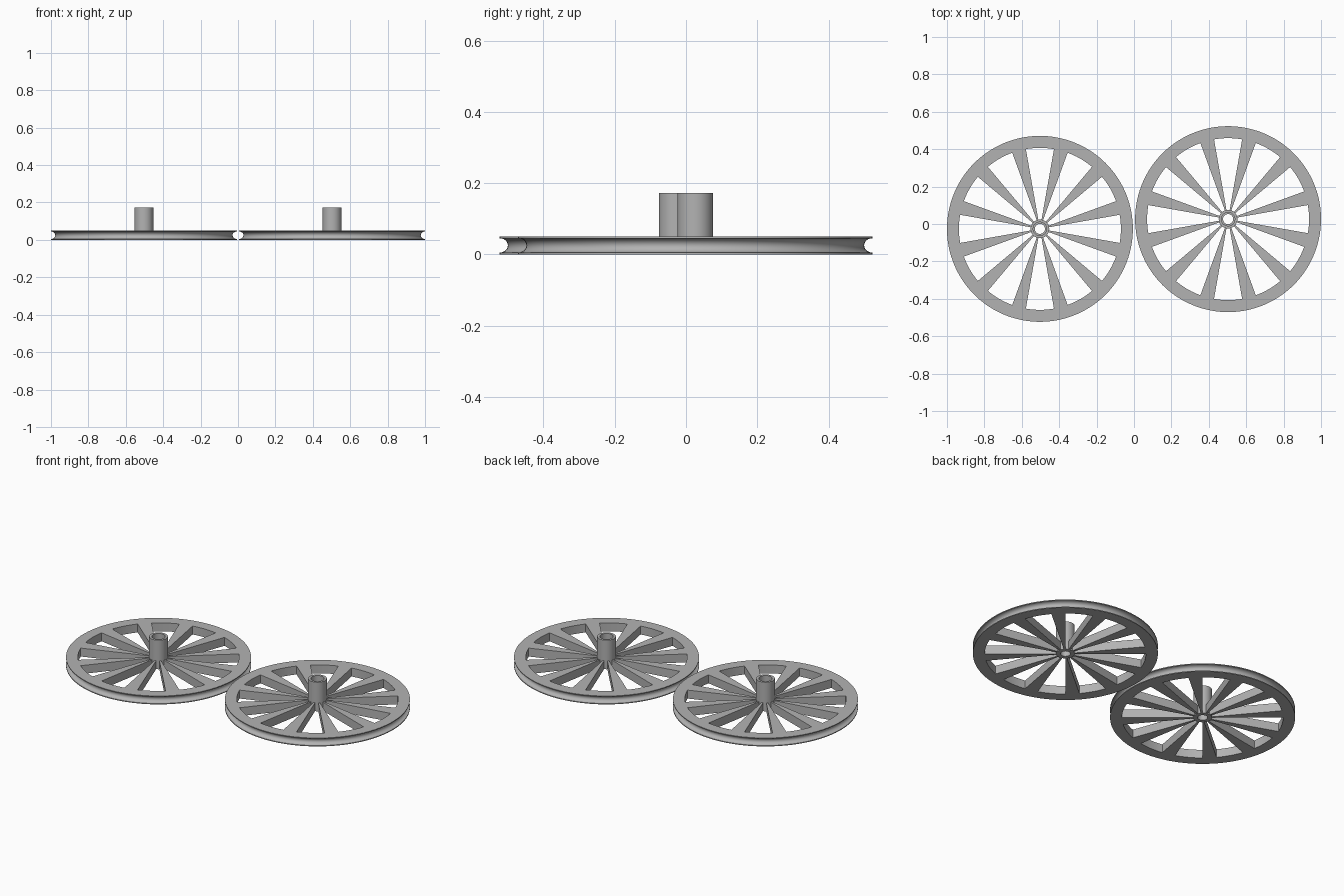
import bpy, bmesh, math

if "Cube" in bpy.data.objects:
    bpy.data.objects.remove(bpy.data.objects["Cube"])

SEG = 144          # steps around a full turn
R, T = 0.497, 0.05  # wheel radius and thickness
RIM_IN, HUB_R, HUB_TOP = 0.433, 0.05, 0.172

grey = bpy.data.materials.new("grey_plastic")
grey.diffuse_color = (0.45, 0.45, 0.45, 1)
grey.use_nodes = True
grey.node_tree.nodes["Principled BSDF"].inputs["Base Color"].default_value = grey.diffuse_color


def finish(bm, name, loc):
    bmesh.ops.recalc_face_normals(bm, faces=bm.faces)
    mesh = bpy.data.meshes.new(name)
    bm.to_mesh(mesh)
    bm.free()
    mesh.materials.append(grey)
    obj = bpy.data.objects.new(name, mesh)
    obj.location = (loc[0], loc[1], 0)
    bpy.context.collection.objects.link(obj)
    bpy.ops.object.select_all(action='DESELECT')
    obj.select_set(True)
    bpy.context.view_layer.objects.active = obj
    bpy.ops.object.shade_smooth_by_angle(angle=math.radians(30))
    return obj


def ring_points(bm, profile, angle):
    return [bm.verts.new((r * math.cos(angle), r * math.sin(angle), z)) for r, z in profile]


def lathe(name, profile, loc):
    """Turn a closed (radius, height) outline around the z axis."""
    bm = bmesh.new()
    rings = [ring_points(bm, profile, 2 * math.pi * i / SEG) for i in range(SEG)]
    n = len(profile)
    for i in range(SEG):
        a, b = rings[i], rings[(i + 1) % SEG]
        for j in range(n):
            k = (j + 1) % n
            bm.faces.new((a[j], a[k], b[k], b[j]))
    return finish(bm, name, loc)


def spokes(name, loc, count=12, half=5.0, steps=4):
    """Tapering wedges between the hub and the rim."""
    bm = bmesh.new()
    section = [(HUB_R, 0), (RIM_IN, 0), (RIM_IN, T), (HUB_R, T)]
    for s in range(count):
        mid = 360 / count * (s + 0.5)
        rows = [ring_points(bm, section, math.radians(mid - half + 2 * half * i / steps))
                for i in range(steps + 1)]
        for a, b in zip(rows, rows[1:]):
            for j in range(4):
                k = (j + 1) % 4
                bm.faces.new((a[j], a[k], b[k], b[j]))
        bm.faces.new(rows[0])
        bm.faces.new(rows[-1])
    return finish(bm, name, loc)


# Rim outline with a round groove for a cord
groove = [(R - 0.023 * math.sin(math.pi * i / 12), T / 2 - 0.02 * math.cos(math.pi * i / 12))
          for i in range(13)]
rim = [(RIM_IN, 0), (R, 0)] + groove + [(R, T), (RIM_IN, T)]

# Hub outline with a stepped bore
hub = [(0.027, 0), (HUB_R, 0), (HUB_R, T), (HUB_R, HUB_TOP),
       (0.036, HUB_TOP), (0.036, T), (0.027, T)]

for side, loc in (("left", (-0.503, -0.026)), ("right", (0.503, 0.026))):
    lathe(side + "_rim", rim, loc)
    lathe(side + "_hub", hub, loc)
    spokes(side + "_spokes", loc)
